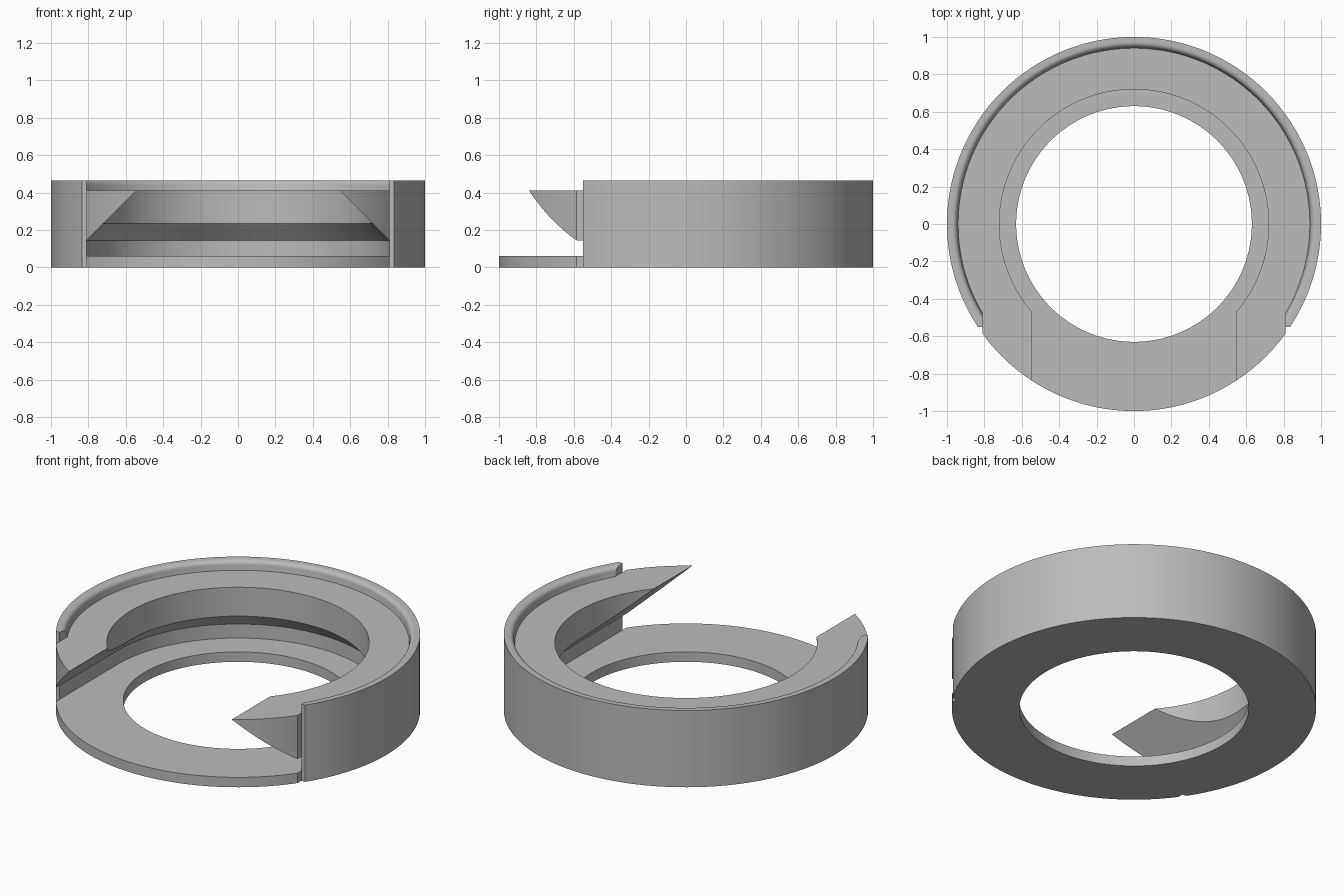
import bpy, bmesh, math

if "Cube" in bpy.data.objects:
    bpy.data.objects.remove(bpy.data.objects["Cube"])

SEG = 192

grey = bpy.data.materials.new("light_grey")
grey.diffuse_color = (0.5, 0.5, 0.5, 1)
grey.use_nodes = True
grey.node_tree.nodes["Principled BSDF"].inputs["Base Color"].default_value = grey.diffuse_color


def finish(name, bm):
    bmesh.ops.recalc_face_normals(bm, faces=bm.faces)
    me = bpy.data.meshes.new(name)
    bm.to_mesh(me)
    bm.free()
    me.materials.append(grey)
    ob = bpy.data.objects.new(name, me)
    bpy.context.collection.objects.link(ob)
    return ob


def revolve(name, profile):
    """Closed (radius, z) profile turned about the z axis."""
    bm = bmesh.new()
    rings = []
    for i in range(SEG):
        a = 2 * math.pi * i / SEG
        rings.append([bm.verts.new((r * math.cos(a), r * math.sin(a), z)) for r, z in profile])
    n = len(profile)
    for i in range(SEG):
        p, q = rings[i], rings[(i + 1) % SEG]
        for j in range(n):
            k = (j + 1) % n
            bm.faces.new((p[j], q[j], q[k], p[k]))
    return finish(name, bm)


def extrude_y(name, outline, y0, y1):
    """Closed (x, z) outline pushed along y."""
    bm = bmesh.new()
    face = bm.faces.new([bm.verts.new((x, y0, z)) for x, z in outline])
    ext = bmesh.ops.extrude_face_region(bm, geom=[face])
    verts = [v for v in ext["geom"] if isinstance(v, bmesh.types.BMVert)]
    bmesh.ops.translate(bm, verts=verts, vec=(0, y1 - y0, 0))
    return finish(name, bm)


def cut(ob, cutter):
    mod = ob.modifiers.new("cut", 'BOOLEAN')
    mod.operation = 'DIFFERENCE'
    mod.solver = 'EXACT'
    mod.object = cutter
    dg = bpy.context.evaluated_depsgraph_get()
    me = bpy.data.meshes.new_from_object(ob.evaluated_get(dg))
    ob.modifiers.clear()
    ob.data = me
    bpy.data.objects.remove(cutter)


# Ring body: base plate, undercut round channel, ledge and rounded rim
lip = [(0.972 - 0.027 * math.sin(t), 0.438 + 0.027 * math.cos(t))
       for t in (math.pi / 2 * i / 8 for i in range(9))]
profile = ([(0.63, 0), (1, 0), (1, 0.465)] + lip +
           [(0.94, 0.41), (0.72, 0.41), (0.72, 0.235), (0.81, 0.145), (0.81, 0.06), (0.63, 0.06)])
ring = revolve("dovetail_ring", profile)

# Dovetail slot open to the front, with the rim removed above it
half = [(0.81, 0.06), (0.81, 0.145), (0.545, 0.41), (0.81, 0.41), (0.81, 0.6)]
slot = half + [(-x, z) for x, z in reversed(half)]
cut(ring, extrude_y("slot_cutter", slot, -0.02, -1.2))

# Small notches beside the slot mouth
for s in (-1, 1):
    box = [(s * 0.81, -0.1), (s * 1.2, -0.1), (s * 1.2, 0.7), (s * 0.81, 0.7)]
    cut(ring, extrude_y("notch_cutter", box, -0.55, -1.2))

bpy.ops.object.select_all(action='DESELECT')
ring.select_set(True)
bpy.context.view_layer.objects.active = ring
bpy.ops.object.shade_smooth_by_angle(angle=math.radians(30))
